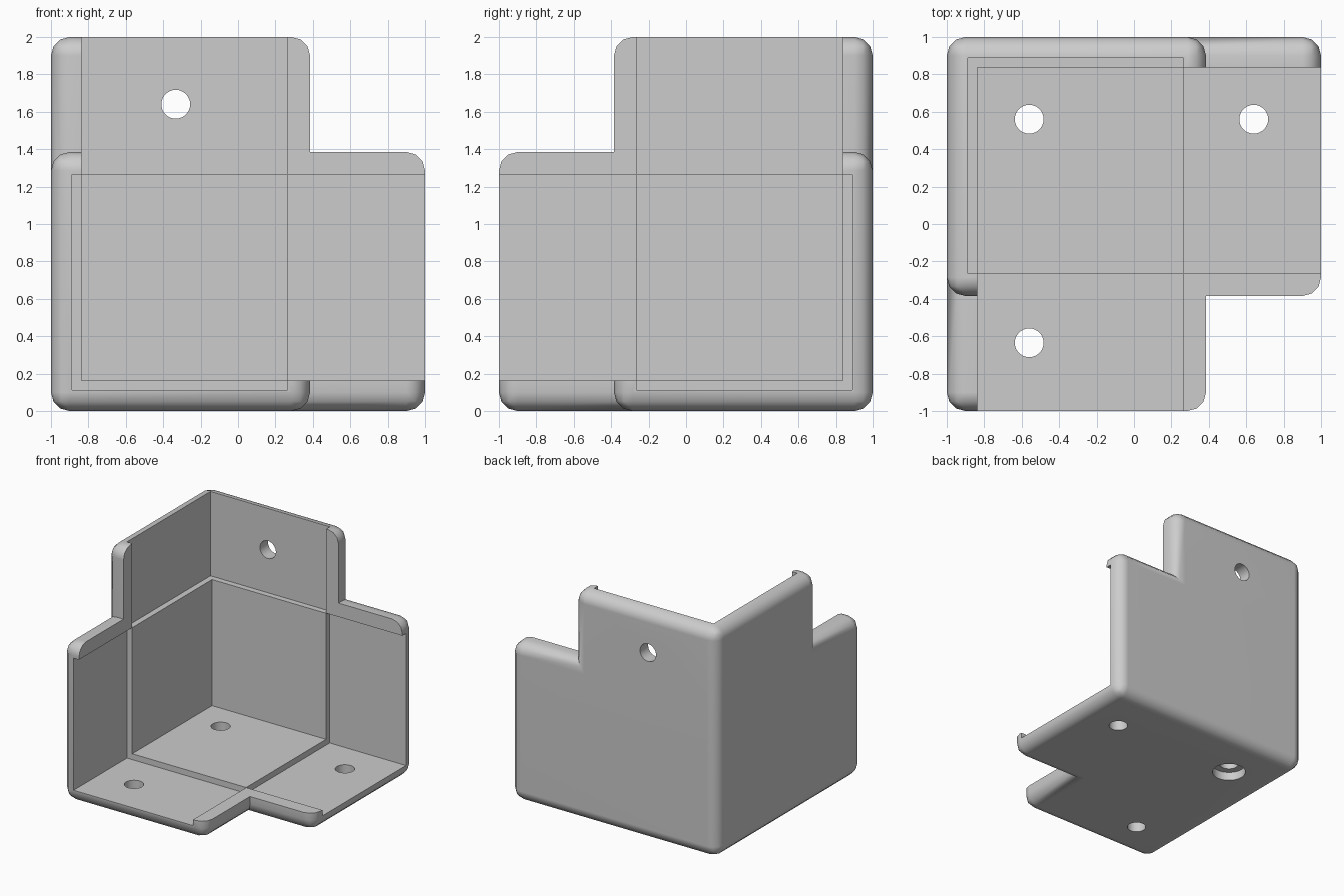
import bpy
import bmesh
import math
from mathutils import Matrix, Vector

if "Cube" in bpy.data.objects:
    bpy.data.objects.remove(bpy.data.objects["Cube"], do_unlink=True)

ARM = 0.385    # outer side of an arm, as x; the y side is mirrored
LIP = 0.265    # inner side of the stiffening lip
WALL = 0.163   # thickness of the core walls and lips
THIN = 0.112   # thickness of the arm walls
ROUND = 0.1
GAP = 0.001    # tiny overlap that keeps touching channels cleanly joined
FAR = 3.0

gray = bpy.data.materials.new("medium gray")
gray.use_nodes = True
gray.diffuse_color = (0.605, 0.605, 0.605, 1)
gray.node_tree.nodes["Principled BSDF"].inputs["Base Color"].default_value = gray.diffuse_color


def add_object(name, bm):
    # Snapped coordinates make shared faces coincide exactly
    for vert in bm.verts:
        vert.co = [round(value, 4) for value in vert.co]
    mesh = bpy.data.meshes.new(name)
    bm.to_mesh(mesh)
    bm.free()
    mesh.materials.append(gray)
    obj = bpy.data.objects.new(name, mesh)
    bpy.context.collection.objects.link(obj)
    return obj


def box(name, low, high, bevel=0):
    low, high = Vector(low), Vector(high)
    bm = bmesh.new()
    bmesh.ops.create_cube(bm, size=1)
    bmesh.ops.scale(bm, verts=bm.verts, vec=high - low)
    bmesh.ops.translate(bm, verts=bm.verts, vec=(low + high) / 2)
    if bevel:
        bmesh.ops.bevel(bm, geom=bm.edges[:], offset=bevel, segments=3,
                        profile=0.5, affect='EDGES')
    return add_object(name, bm)


def cylinder(name, center, radius, depth, axis='Z'):
    turn = Matrix.Rotation(math.pi / 2, 4, 'X') if axis == 'Y' else Matrix()
    bm = bmesh.new()
    bmesh.ops.create_cone(bm, cap_ends=True, segments=32, radius1=radius, radius2=radius,
                          depth=depth, matrix=Matrix.Translation(center) @ turn)
    return add_object(name, bm)


def combine(target, tool, operation):
    bpy.context.view_layer.objects.active = target
    mod = target.modifiers.new(operation.lower(), 'BOOLEAN')
    mod.operation = operation
    mod.solver = 'MANIFOLD'
    mod.object = tool
    bpy.ops.object.modifier_apply(modifier=mod.name)
    bpy.data.objects.remove(tool, do_unlink=True)


# Three rounded arms sharing one corner
HEIGHT = 1 + ARM
bracket = box("corner_bracket", (-1, -ARM, 0), (1, 1, HEIGHT), ROUND)
combine(bracket, box("front_arm", (-1, -1, 0), (ARM, 1, HEIGHT), ROUND), 'UNION')
combine(bracket, box("upper_arm", (-1, -ARM, 0), (ARM, 1, 2), ROUND), 'UNION')

# Open interior
cuts = [box("interior", (WALL - 1, -FAR, WALL), (FAR, 1 - WALL, FAR))]

# Screw holes, with a counterbore under the corner one
for x, y in ((-0.56, 0.56), (0.64, 0.56), (-0.56, -0.635)):
    cuts.append(cylinder("floor_hole", (x, y, 0), 0.077, 1))
cuts.append(cylinder("counterbore", (-0.56, 0.56, 0), 0.137, 0.15))
cuts.append(cylinder("back_hole", (-0.333, 1, 1.64), 0.077, 1, 'Y'))

# Deeper channel inside each arm
left, back, top = THIN - 1, 1 - THIN, 1 + LIP
cuts += [
    box("side_channel", (LIP - GAP, -LIP, THIN), (FAR, back, top)),
    box("front_channel", (left, -FAR, THIN), (LIP, GAP - LIP, top)),
    box("upper_channel", (left, -LIP, top - GAP), (LIP, back, FAR)),
]
for cut in cuts:
    combine(bracket, cut, 'DIFFERENCE')

# Smooth rounded edges, crisp corners
bpy.ops.object.select_all(action='DESELECT')
bracket.select_set(True)
bpy.context.view_layer.objects.active = bracket
bpy.ops.object.shade_smooth_by_angle(angle=math.radians(35))
weighted = bracket.modifiers.new("weighted_normals", 'WEIGHTED_NORMAL')
weighted.keep_sharp = True
